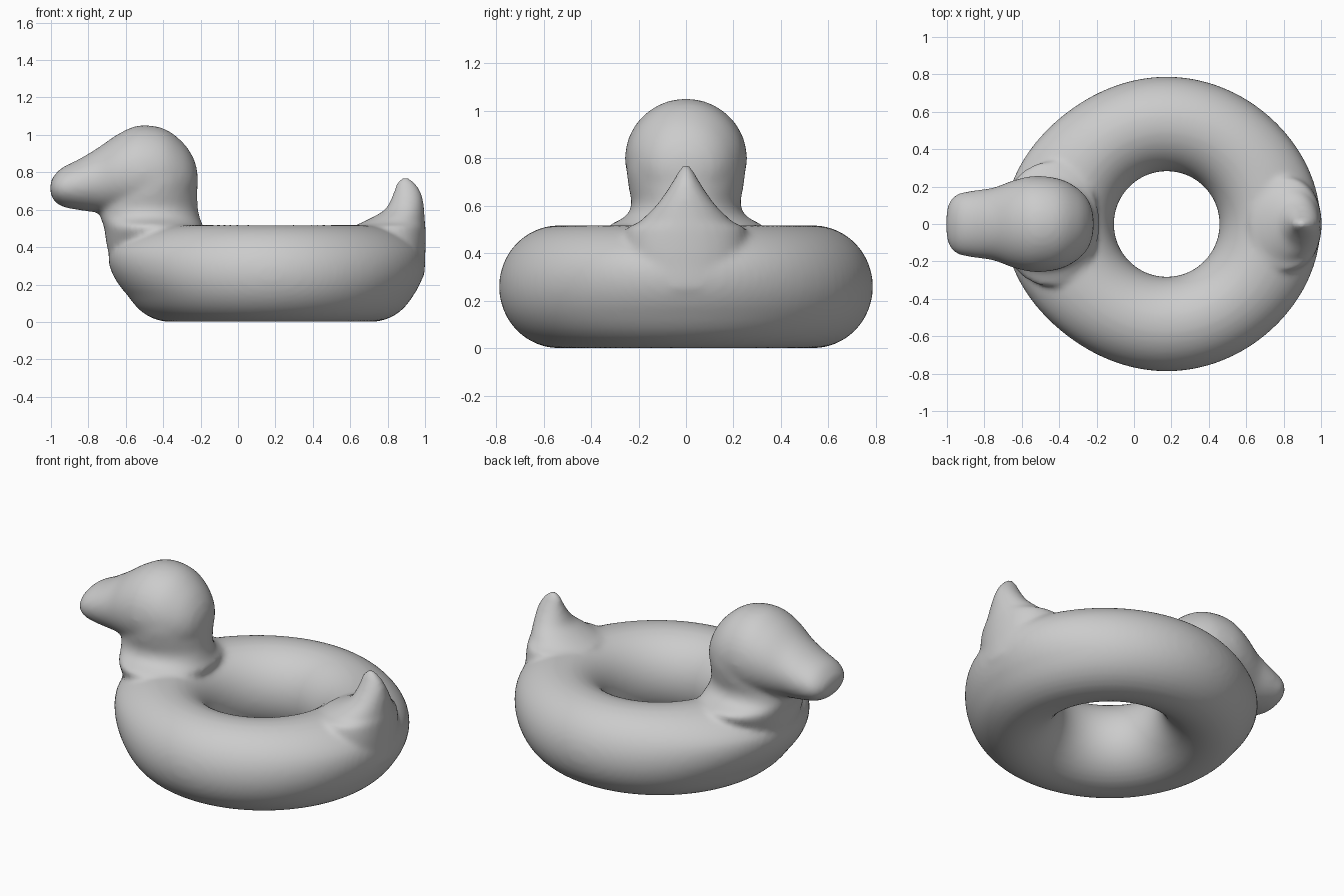
import bpy
import bmesh
from math import sin, cos, pi

cube = bpy.data.objects.get("Cube")
if cube:
    bpy.data.objects.remove(cube, do_unlink=True)

grey = bpy.data.materials.new("soft_grey")
grey.use_nodes = True
colour = (0.6, 0.6, 0.6, 1)
grey.diffuse_color = colour
grey.node_tree.nodes["Principled BSDF"].inputs["Base Color"].default_value = colour

SIDES = 40
bm = bmesh.new()


def bridge(a, b):
    n = len(a)
    for i in range(n):
        bm.faces.new((a[i], a[(i + 1) % n], b[(i + 1) % n], b[i]))


def spline(rows, steps=5):
    """Smoothly interpolate rows of section values."""
    out = []
    for i in range(len(rows) - 1):
        p0, p1 = rows[max(i - 1, 0)], rows[i]
        p2, p3 = rows[i + 1], rows[min(i + 2, len(rows) - 1)]
        for s in range(steps):
            t = s / steps
            out.append([b + t * ((c - a) / 2 + t * ((a - 2.5 * b + 2 * c - d / 2)
                        + t * (1.5 * (b - c) + (d - a) / 2)))
                        for a, b, c, d in zip(p0, p1, p2, p3)])
    return out + [list(rows[-1])]


def loft(rows, along_x=False):
    """Rows: position, low edge, high edge, half width in y."""
    rings = []
    for p, lo, hi, w in spline(rows):
        ring = []
        for k in range(SIDES):
            a = 2 * pi * k / SIDES
            c = (lo + hi) / 2 + (hi - lo) / 2 * cos(a)
            y = max(w, 0.004) * sin(a)
            ring.append(bm.verts.new((p, y, c) if along_x else (c, y, p)))
        rings.append(ring)
    for a, b in zip(rings, rings[1:]):
        bridge(a, b)
    bm.faces.new(rings[0][::-1])
    bm.faces.new(rings[-1])


# Inflated ring, bulging under the neck and the tail
rings = []
for i in range(96):
    u = 2 * pi * i / 96
    bulge = (0.12 if cos(u) < 0 else 0.06) * cos(u) ** 4
    ring = []
    for k in range(SIDES):
        v = 2 * pi * k / SIDES
        rise = min(max(0.5 + sin(v), 0), 1)
        r = 0.535 + cos(v) * (0.253 + (bulge * rise if cos(v) > 0 else 0))
        ring.append(bm.verts.new((0.175 + r * cos(u), r * sin(u), 0.259 * (1 + sin(v)))))
    rings.append(ring)
for i in range(96):
    bridge(rings[i], rings[(i + 1) % 96])

# Neck, flaring where it meets the ring
loft([(0.25, -0.66, -0.25, 0.22), (0.40, -0.70, -0.22, 0.28),
      (0.50, -0.715, -0.185, 0.335), (0.53, -0.725, -0.195, 0.30),
      (0.56, -0.735, -0.205, 0.25), (0.61, -0.74, -0.215, 0.23),
      (0.68, -0.73, -0.217, 0.242), (0.76, -0.70, -0.218, 0.25),
      (0.85, -0.66, -0.235, 0.235)])

# Head and beak
loft([(-1.003, 0.69, 0.745, 0.06), (-0.985, 0.65, 0.78, 0.12),
      (-0.94, 0.617, 0.825, 0.162), (-0.85, 0.598, 0.87, 0.18),
      (-0.75, 0.585, 0.93, 0.195), (-0.64, 0.57, 1.005, 0.235),
      (-0.53, 0.55, 1.05, 0.257), (-0.40, 0.55, 1.035, 0.242),
      (-0.30, 0.58, 0.965, 0.19), (-0.24, 0.65, 0.88, 0.12),
      (-0.216, 0.72, 0.80, 0.04)], along_x=True)

# Pointed tail
loft([(0.25, 0.78, 0.998, 0.20), (0.40, 0.72, 1.003, 0.24),
      (0.50, 0.62, 1.003, 0.25), (0.53, 0.66, 1.0, 0.20),
      (0.56, 0.72, 0.998, 0.168), (0.60, 0.785, 0.995, 0.128),
      (0.65, 0.815, 0.99, 0.09), (0.70, 0.835, 0.975, 0.058),
      (0.745, 0.85, 0.945, 0.032), (0.774, 0.875, 0.91, 0.012)])

bmesh.ops.recalc_face_normals(bm, faces=bm.faces)
mesh = bpy.data.meshes.new("duck_float")
bm.to_mesh(mesh)
bm.free()
mesh.materials.append(grey)
duck = bpy.data.objects.new("duck_float", mesh)
bpy.context.collection.objects.link(duck)

# Fuse the parts into one skin and soften the joins
remesh = duck.modifiers.new("fuse", "REMESH")
remesh.mode = "VOXEL"
remesh.voxel_size = 0.016
remesh.use_smooth_shade = True
soften = duck.modifiers.new("soften", "SMOOTH")
soften.factor = 0.5
soften.iterations = 8
